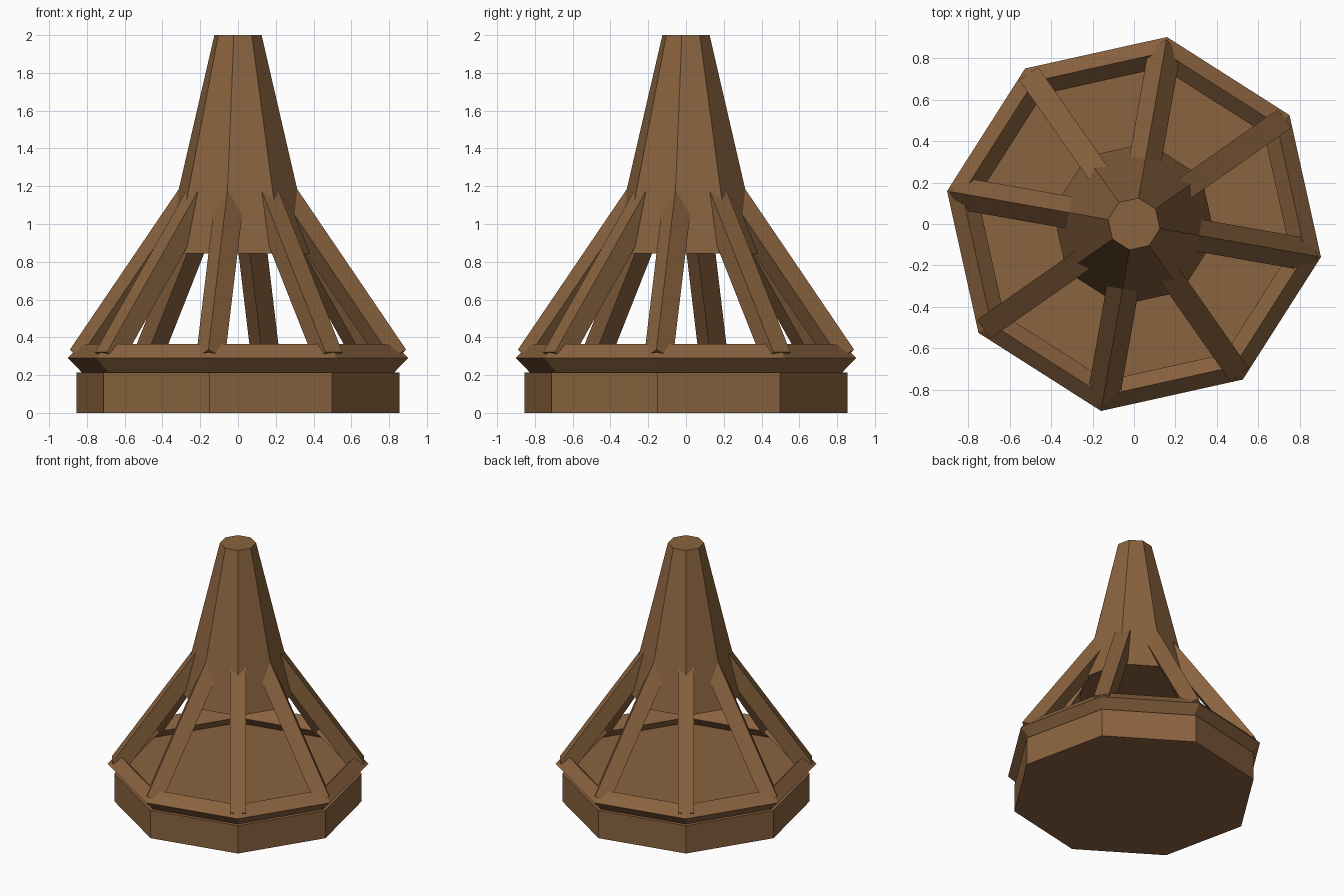
import bpy, math
from mathutils import Vector, Quaternion

if "Cube" in bpy.data.objects:
    bpy.data.objects.remove(bpy.data.objects["Cube"])

SIDES = 8
TURN = math.radians(-10)   # turn of the whole model about z

wood = bpy.data.materials.new("brown wood")
wood.diffuse_color = (0.255, 0.125, 0.05, 1)
wood.use_nodes = True
wood.node_tree.nodes["Principled BSDF"].inputs["Base Color"].default_value = wood.diffuse_color


def make(name, verts, faces):
    spin = Quaternion((0, 0, 1), TURN)
    me = bpy.data.meshes.new(name)
    me.from_pydata([spin @ Vector(v) for v in verts], [], faces)
    me.materials.append(wood)
    ob = bpy.data.objects.new(name, me)
    bpy.context.collection.objects.link(ob)
    return ob


def polygon(r, z, n):
    return [Vector((r * math.cos(i * math.tau / n), r * math.sin(i * math.tau / n), z))
            for i in range(n)]


def loft(rings, n, closed=False):
    """Join stacked (radius, z) polygons; cap the ends unless closed."""
    verts = [v for r, z in rings for v in polygon(r, z, n)]
    m = len(rings)
    faces = []
    for k in range(m if closed else m - 1):
        a, b = k * n, ((k + 1) % m) * n
        faces += [(a + i, a + (i + 1) % n, b + (i + 1) % n, b + i) for i in range(n)]
    if not closed:
        faces += [tuple(reversed(range(n))), tuple(range((m - 1) * n, m * n))]
    return verts, faces


# Base slab and tapered spire
make("base", *loft([(0.868, 0), (0.868, 0.215)], SIDES))
make("spire", *loft([(0.398, 0.845), (0.127, 2.0)], SIDES))

# Rim with a diamond section
R, Z, T = 0.84, 0.29, 0.075
make("rim", *loft([(R, Z - T), (R + T, Z), (R, Z + T), (R - T, Z)], SIDES, closed=True))

# Slanted square struts from the rim corners up into the spire
for i in range(SIDES):
    a = i * math.tau / SIDES
    radial = Vector((math.cos(a), math.sin(a), 0))
    start = radial * 0.84 + Vector((0, 0, 0.29))
    end = radial * 0.22 + Vector((0, 0, 1.19))
    axis = end - start
    rot = Vector((0, 0, 1)).rotation_difference(axis)
    verts, faces = loft([(0.078, 0), (0.078, axis.length)], 4)
    make(f"strut_{i + 1}", [start + rot @ v for v in verts], faces)
